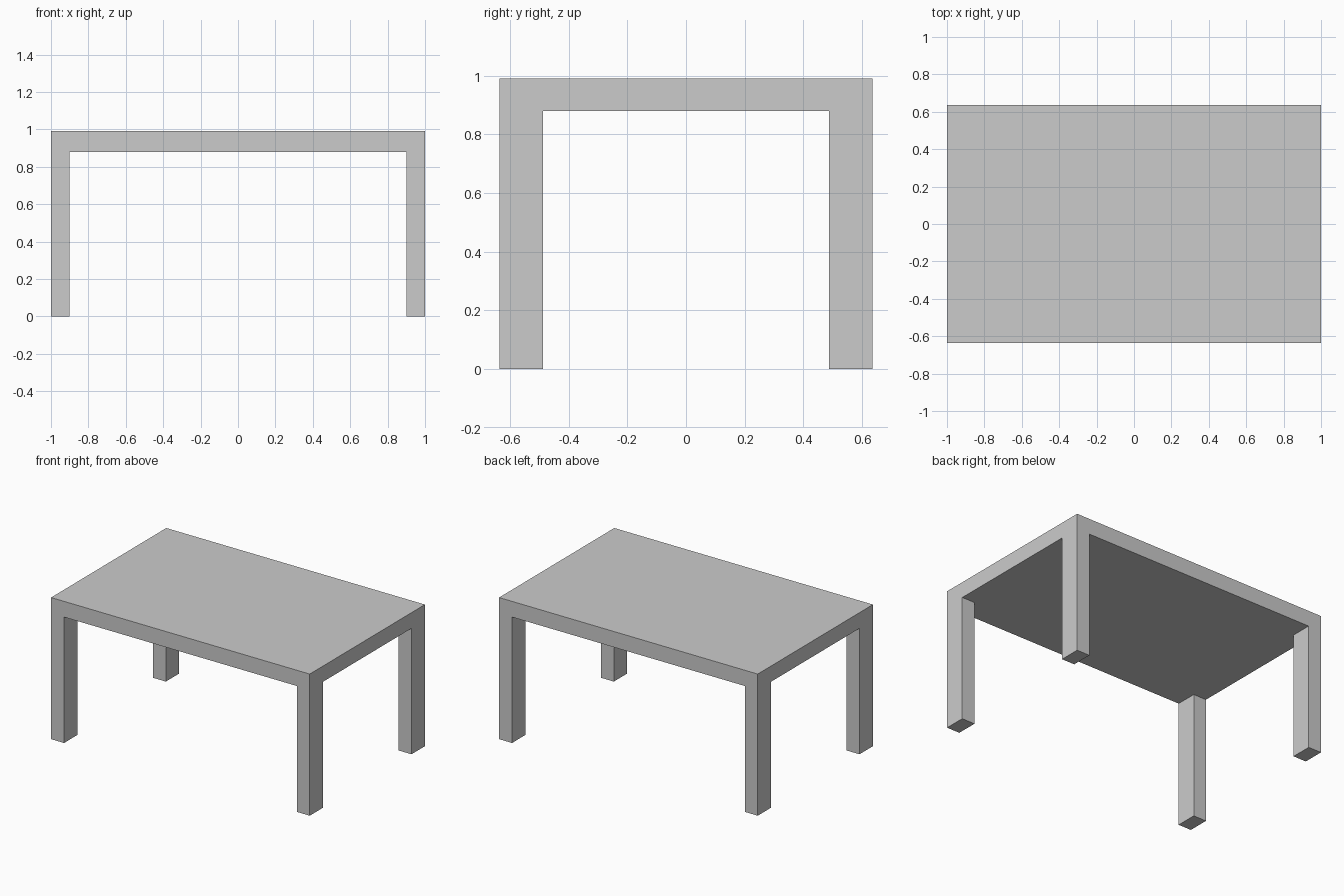
import bpy
import bmesh

if "Cube" in bpy.data.objects:
    bpy.data.objects.remove(bpy.data.objects["Cube"])

HALF_X, HALF_Y = 1.0, 0.636      # tabletop half sizes
LEG_X, LEG_Y = 0.10, 0.148       # leg cross-section
UNDERSIDE, TOP = 0.88, 0.99      # tabletop heights

bm = bmesh.new()

# Underside: 3 x 3 cells whose corner cells are the leg footprints
xs = (-HALF_X, -HALF_X + LEG_X, HALF_X - LEG_X, HALF_X)
ys = (-HALF_Y, -HALF_Y + LEG_Y, HALF_Y - LEG_Y, HALF_Y)
grid = [[bm.verts.new((x, y, UNDERSIDE)) for y in ys] for x in xs]
cells = {}
for i in range(3):
    for j in range(3):
        cells[i, j] = bm.faces.new((grid[i][j], grid[i][j + 1],
                                    grid[i + 1][j + 1], grid[i + 1][j]))
leg_cells = [cells[i, j] for i in (0, 2) for j in (0, 2)]

# Tabletop: raise a copy of the whole underside
slab = bmesh.ops.extrude_face_region(bm, geom=list(cells.values()),
                                     use_keep_orig=True)
raised = [g for g in slab["geom"] if isinstance(g, bmesh.types.BMVert)]
bmesh.ops.translate(bm, verts=raised, vec=(0, 0, TOP - UNDERSIDE))

# Legs: pull the four corner cells down to the floor, flush with the slab
feet = bmesh.ops.extrude_discrete_faces(bm, faces=leg_cells)["faces"]
for foot in feet:
    bmesh.ops.translate(bm, verts=foot.verts[:], vec=(0, 0, -UNDERSIDE))

bmesh.ops.recalc_face_normals(bm, faces=bm.faces[:])
mesh = bpy.data.meshes.new("table")
bm.to_mesh(mesh)
bm.free()
table = bpy.data.objects.new("table", mesh)
bpy.context.collection.objects.link(table)
